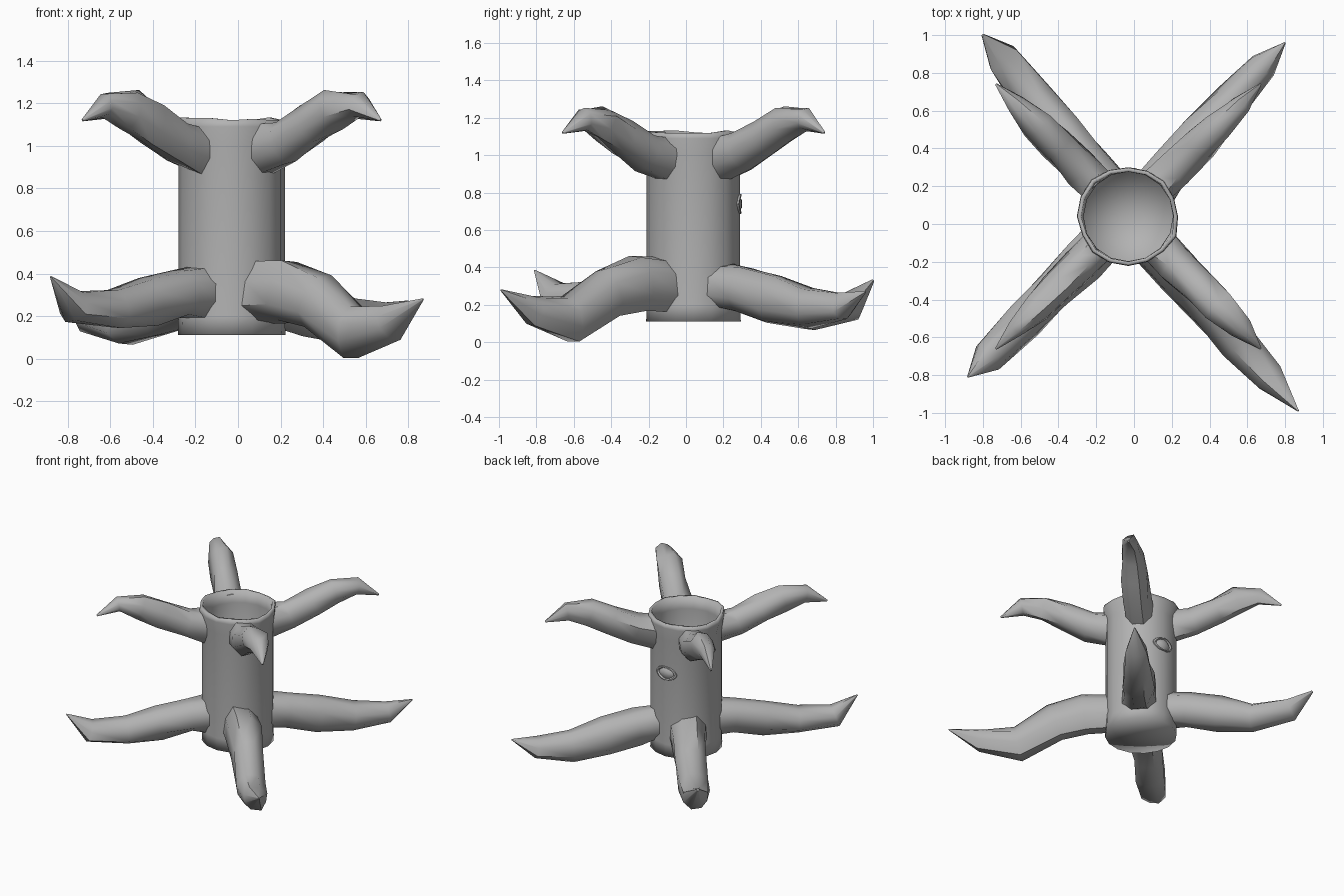
import bpy, bmesh, math, random
from mathutils import Vector

if "Cube" in bpy.data.objects:
    bpy.data.objects.remove(bpy.data.objects["Cube"])

random.seed(4)
CX, CY = -0.03, 0.04          # trunk axis

bark = bpy.data.materials.new("grey bark")
bark.diffuse_color = (0.45, 0.45, 0.45, 1)
bark.use_nodes = True
bark.node_tree.nodes["Principled BSDF"].inputs["Base Color"].default_value = bark.diffuse_color


def finish(bm, name, angle):
    bmesh.ops.remove_doubles(bm, verts=bm.verts, dist=0.0005)
    bmesh.ops.recalc_face_normals(bm, faces=bm.faces)
    me = bpy.data.meshes.new(name)
    bm.to_mesh(me)
    bm.free()
    me.materials.append(bark)
    ob = bpy.data.objects.new(name, me)
    bpy.context.collection.objects.link(ob)
    bpy.ops.object.select_all(action='DESELECT')
    ob.select_set(True)
    bpy.context.view_layer.objects.active = ob
    bpy.ops.object.shade_smooth_by_angle(angle=math.radians(angle))
    return ob


def skin(bm, rings):
    """Bridge equal-length rings of points into a quad strip."""
    rows = [[bm.verts.new(p) for p in r] for r in rings]
    n = len(rows[0])
    for a, b in zip(rows, rows[1:]):
        for i in range(n):
            j = (i + 1) % n
            bm.faces.new((a[i], a[j], b[j], b[i]))
    return rows


def limb(name, azimuth, path, jitter=0.013, sides=8):
    """Lumpy tapering tube; path rows are (distance, z, half width, half height)."""
    out = Vector((math.cos(azimuth), math.sin(azimuth), 0))
    side = Vector((-out.y, out.x, 0))
    pts = [Vector((CX, CY, z)) + out * d for d, z, _, _ in path]
    rings = []
    for i, p in enumerate(pts):
        along = (pts[min(i + 1, len(pts) - 1)] - pts[max(i - 1, 0)]).normalized()
        up = along.cross(side).normalized()
        w, h = path[i][2:]
        ring = []
        for k in range(sides):
            a = 2 * math.pi * (k + 0.5) / sides
            j = 0 if w < 0.02 else random.uniform(-jitter, jitter)
            q = p + side * (w + j) * math.cos(a) + up * (h + j) * math.sin(a)
            if i == 0:      # seat the base ring on the trunk wall
                flat = Vector((q.x - CX, q.y - CY, 0)).normalized() * 0.243
                q = Vector((CX + flat.x, CY + flat.y, q.z))
            ring.append(q)
        rings.append(ring)
    bm = bmesh.new()
    rows = skin(bm, rings)
    bm.faces.new(rows[-1])
    return finish(bm, name, 52)


# Hollow trunk: thin lathed shell of (radius, z) with an uneven rolled rim
profile = [(0.0001, 0.11), (0.253, 0.11), (0.25, 0.2), (0.25, 1.0), (0.268, 1.09),
           (0.265, 1.125), (0.245, 1.125), (0.237, 1.03), (0.237, 0.14), (0.0001, 0.12)]
SIDES = 16
bm = bmesh.new()
rings = []
wobble = [random.uniform(-0.009, 0.009) for _ in range(SIDES)]
for r, z in profile:
    ring = []
    for k in range(SIDES):
        a = 2 * math.pi * k / SIDES
        rr = r + (wobble[k] if z > 1.06 else 0)
        zz = z + (wobble[k - 3] if z > 1.1 else 0)
        ring.append((CX + rr * math.cos(a), CY + rr * math.sin(a), zz))
    rings.append(ring)
skin(bm, rings)
finish(bm, "hollow_trunk", 100)

# Four upper branches, evenly turned around the trunk
branch = [(0.22, 0.985, 0.10, 0.12), (0.36, 1.02, 0.10, 0.11), (0.53, 1.10, 0.09, 0.095),
          (0.68, 1.17, 0.085, 0.092), (0.84, 1.195, 0.06, 0.06), (0.99, 1.12, 0.006, 0.006)]
for i, label in enumerate(("back_right", "back_left", "front_left", "front_right")):
    limb("branch_" + label, math.radians(45 + 90 * i), branch)

# Four roots: tip position, then rows of (fraction of length, z, half width, half height)
roots = {
    "front_right": ((0.87, -0.99), [(0.16, 0.31, 0.13, 0.15), (0.29, 0.315, 0.125, 0.15),
                    (0.45, 0.27, 0.115, 0.14), (0.64, 0.125, 0.115, 0.125),
                    (0.83, 0.17, 0.09, 0.08), (1, 0.28, 0.004, 0.004)]),
    "front_left": ((-0.88, -0.81), [(0.16, 0.31, 0.12, 0.12), (0.28, 0.31, 0.12, 0.12),
                   (0.46, 0.27, 0.115, 0.12), (0.65, 0.23, 0.105, 0.10),
                   (0.87, 0.24, 0.085, 0.075), (1, 0.385, 0.004, 0.004)]),
    "back_right": ((0.80, 0.96), [(0.16, 0.30, 0.12, 0.12), (0.28, 0.28, 0.12, 0.13),
                   (0.46, 0.23, 0.115, 0.14), (0.66, 0.185, 0.105, 0.11),
                   (0.86, 0.19, 0.075, 0.07), (1, 0.27, 0.004, 0.004)]),
    "back_left": ((-0.80, 1.0), [(0.16, 0.30, 0.12, 0.13), (0.28, 0.28, 0.12, 0.13),
                  (0.46, 0.22, 0.115, 0.12), (0.65, 0.165, 0.11, 0.105),
                  (0.87, 0.20, 0.085, 0.08), (1, 0.33, 0.008, 0.008)]),
}
for label, ((tx, ty), rows) in roots.items():
    dx, dy = tx - CX, ty - CY
    length = math.hypot(dx, dy)
    limb("root_" + label, math.atan2(dy, dx),
         [(f * length, z, w, h) for f, z, w, h in rows])

# Almond-shaped knot on the back of the trunk
bm = bmesh.new()
rings = []
for scale, depth in ((1.0, -0.006), (0.95, 0.006), (0.8, 0.007), (0.7, -0.003),
                     (0.4, 0.008), (0.001, 0.01)):
    ring = []
    for k in range(16):
        t = 2 * math.pi * k / 16
        s = math.sin(t)
        a = math.pi / 2 - 0.09 * scale * math.cos(t) / 0.25
        r = 0.25 + depth
        ring.append((CX + r * math.cos(a), CY + r * math.sin(a),
                     0.74 + 0.055 * scale * s * abs(s) ** 0.3))
    rings.append(ring)
skin(bm, rings)
finish(bm, "bark_knot", 40)
